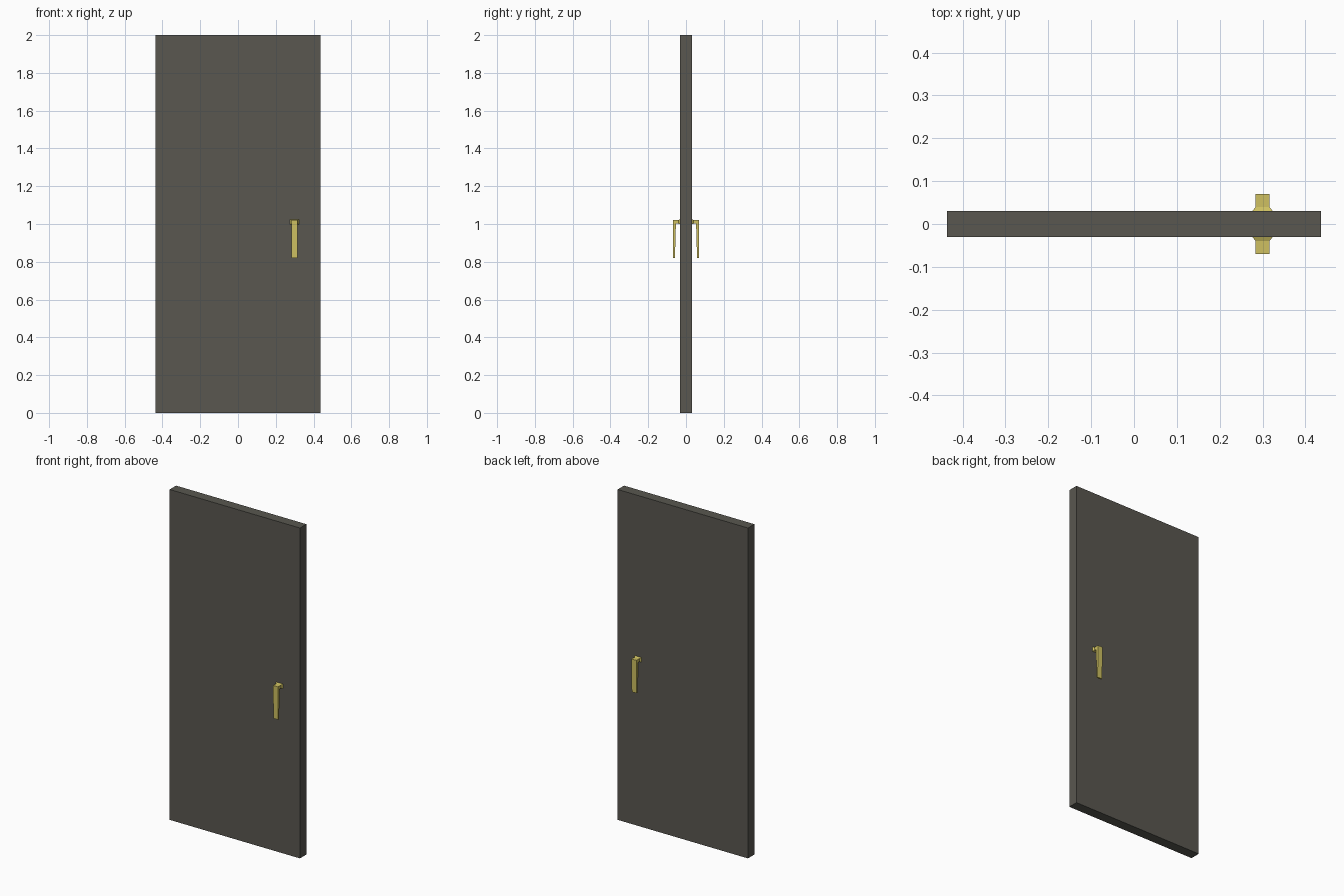
import bpy, bmesh

if "Cube" in bpy.data.objects:
    bpy.data.objects.remove(bpy.data.objects["Cube"])

DOOR_Y = 0.0305
HX = 0.30


def make_material(name, color):
    m = bpy.data.materials.new(name)
    m.diffuse_color = color
    m.use_nodes = True
    m.node_tree.nodes["Principled BSDF"].inputs["Base Color"].default_value = m.diffuse_color
    return m


def loft(name, loops, mat):
    """Closed solid from a list of matching point loops."""
    bm = bmesh.new()
    rings = [[bm.verts.new(p) for p in loop] for loop in loops]
    n = len(rings[0])
    for a, b in zip(rings, rings[1:]):
        for i in range(n):
            j = (i + 1) % n
            bm.faces.new((a[i], a[j], b[j], b[i]))
    bm.faces.new(rings[0])
    bm.faces.new(rings[-1])
    bmesh.ops.recalc_face_normals(bm, faces=bm.faces)
    me = bpy.data.meshes.new(name)
    bm.to_mesh(me)
    bm.free()
    me.materials.append(mat)
    ob = bpy.data.objects.new(name, me)
    bpy.context.collection.objects.link(ob)
    return ob


def rect(y, hw, z0, z1):
    return [(HX - hw, y, z0), (HX + hw, y, z0), (HX + hw, y, z1), (HX - hw, y, z1)]


dark = make_material("door_grey", (0.10, 0.095, 0.08, 1))
brass = make_material("brass", (0.62, 0.53, 0.12, 1))

# Door slab
bpy.ops.mesh.primitive_cube_add(size=1, location=(0, 0, 1))
door = bpy.context.object
door.name = "door_panel"
door.scale = (0.873, 2 * DOOR_Y, 2)
door.data.materials.append(dark)

# Handle side profile: (distance from door centre, z)
profile = [(0.040, 1.021), (0.0695, 1.021), (0.0675, 0.821), (0.0585, 0.821),
           (0.0535, 1.002), (0.040, 1.002)]

for side, label in ((-1, "front"), (1, "back")):
    # Hanging grip with its short stem
    loft(label + "_handle",
         [[(HX + dx, side * d, z) for d, z in profile] for dx in (-0.016, 0.016)], brass)
    # Flared foot against the door
    loft(label + "_handle_foot",
         [rect(side * DOOR_Y, 0.0235, 0.998, 1.025),
          rect(side * 0.040, 0.016, 1.002, 1.021)], brass)
